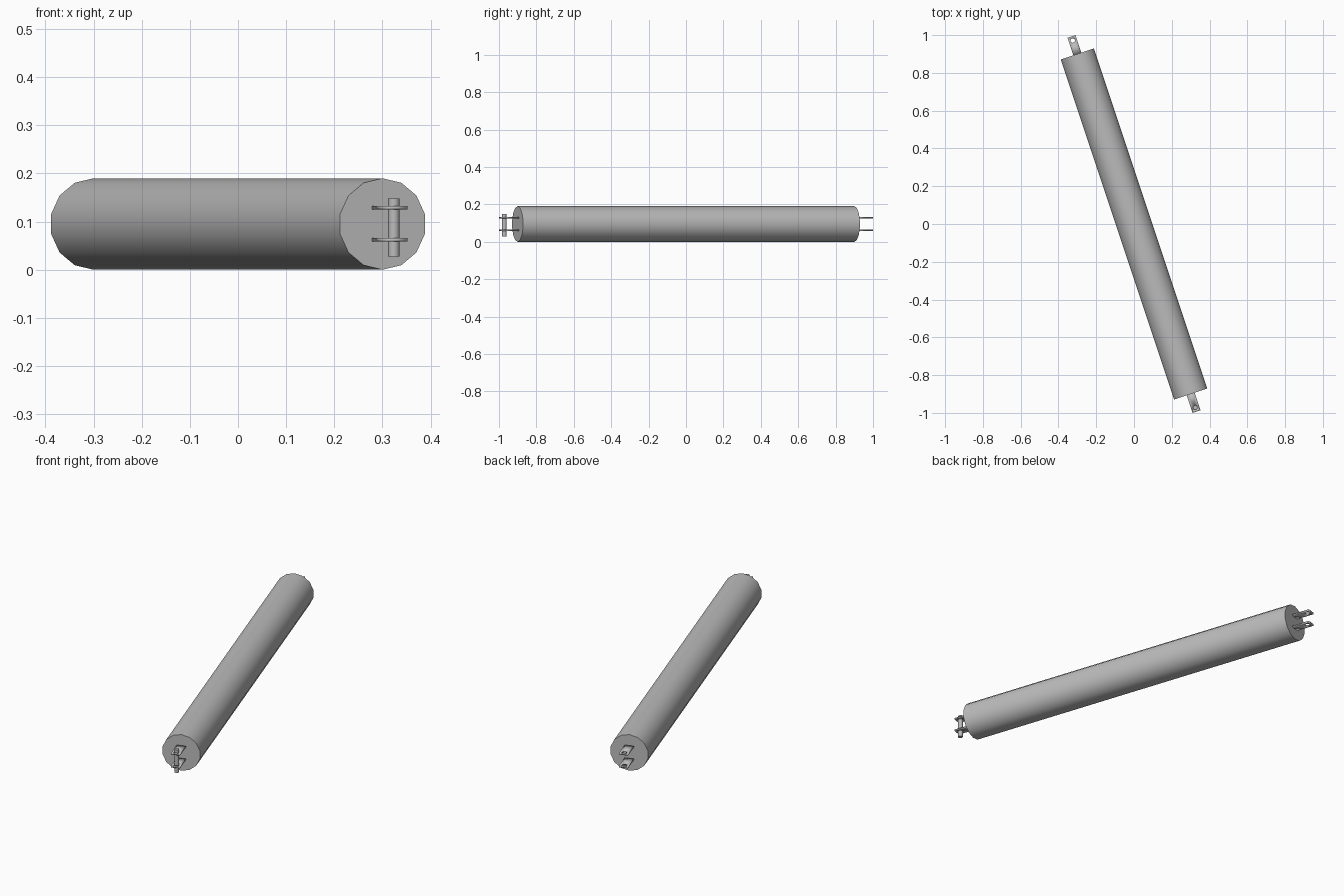
import bpy
import bmesh
from math import atan2, pi, radians, sin, cos
from mathutils import Matrix

cube = bpy.data.objects.get("Cube")
if cube:
    bpy.data.objects.remove(cube, do_unlink=True)

RADIUS = 0.095
HALF_BODY = 0.949
TIP = 1.0465          # distance from centre to the tab tips
HOLE_AT = 1.024       # distance from centre to the tab holes
TAB_HALF = 0.0225
HOLE_R = 0.012
TURN = Matrix.Rotation(atan2(1, 3), 4, "Z")   # whole model lies slightly askew

grey = bpy.data.materials.new("plain grey metal")
grey.use_nodes = True
colour = (0.5, 0.5, 0.5, 1)
grey.diffuse_color = colour
grey.node_tree.nodes["Principled BSDF"].inputs["Base Color"].default_value = colour


def add_object(name, bm, matrix):
    """Turn a bmesh into a placed, coloured object with sharp edges kept."""
    mesh = bpy.data.meshes.new(name)
    bmesh.ops.recalc_face_normals(bm, faces=bm.faces)
    bm.to_mesh(mesh)
    bm.free()
    mesh.materials.append(grey)
    obj = bpy.data.objects.new(name, mesh)
    obj.matrix_world = TURN @ matrix
    bpy.context.collection.objects.link(obj)
    bpy.ops.object.select_all(action="DESELECT")
    obj.select_set(True)
    bpy.context.view_layer.objects.active = obj
    bpy.ops.object.shade_smooth_by_angle(angle=radians(35))
    return obj


def cylinder(name, sides, radius, length, matrix, spin=0):
    bm = bmesh.new()
    bmesh.ops.create_cone(bm, cap_ends=True, segments=sides, radius1=radius,
                          radius2=radius, depth=length,
                          matrix=Matrix.Rotation(spin, 4, "Z"))
    return add_object(name, bm, matrix)


def loop(bm, points):
    verts = [bm.verts.new((x, y, 0)) for x, y in points]
    return [bm.edges.new((v, verts[i - 1])) for i, v in enumerate(verts)]


def tab(name, end, z):
    """Flat lug with a round hole, pointing out of one end of the tube."""
    bm = bmesh.new()
    base = HALF_BODY - 0.003
    edges = loop(bm, [(-TAB_HALF, base), (TAB_HALF, base),
                      (TAB_HALF, TIP), (-TAB_HALF, TIP)])
    edges += loop(bm, [(HOLE_R * cos(a * pi / 8), HOLE_AT + HOLE_R * sin(a * pi / 8))
                       for a in range(16)])
    bmesh.ops.triangle_fill(bm, edges=edges, use_beauty=True)
    turn = Matrix.Rotation(0 if end == "back" else pi, 4, "Z")
    obj = add_object(name, bm, Matrix.Translation((0, 0, z)) @ turn)
    solid = obj.modifiers.new("thickness", "SOLIDIFY")
    solid.thickness = 0.007
    solid.offset = 0


# Long fourteen-sided tube with a corner at top and bottom
cylinder("tube_body", 14, RADIUS, 2 * HALF_BODY,
         Matrix.Translation((0, 0, RADIUS)) @ Matrix.Rotation(pi / 2, 4, "X"),
         spin=pi / 2 if sin(pi / 2) * 14 % 4 == 0 else 0)

# Cylinders start with a corner on local Y, which the tilt sends to world Z
# Pairs of lugs at both ends
for end in ("front", "back"):
    for level, z in (("upper", 0.129), ("lower", 0.062)):
        tab(f"{end}_{level}_tab", end, z)

# Pin through the front lugs
cylinder("front_pin", 14, 0.0118, 0.121,
         Matrix.Translation((0, -HOLE_AT, 0.0875)))
